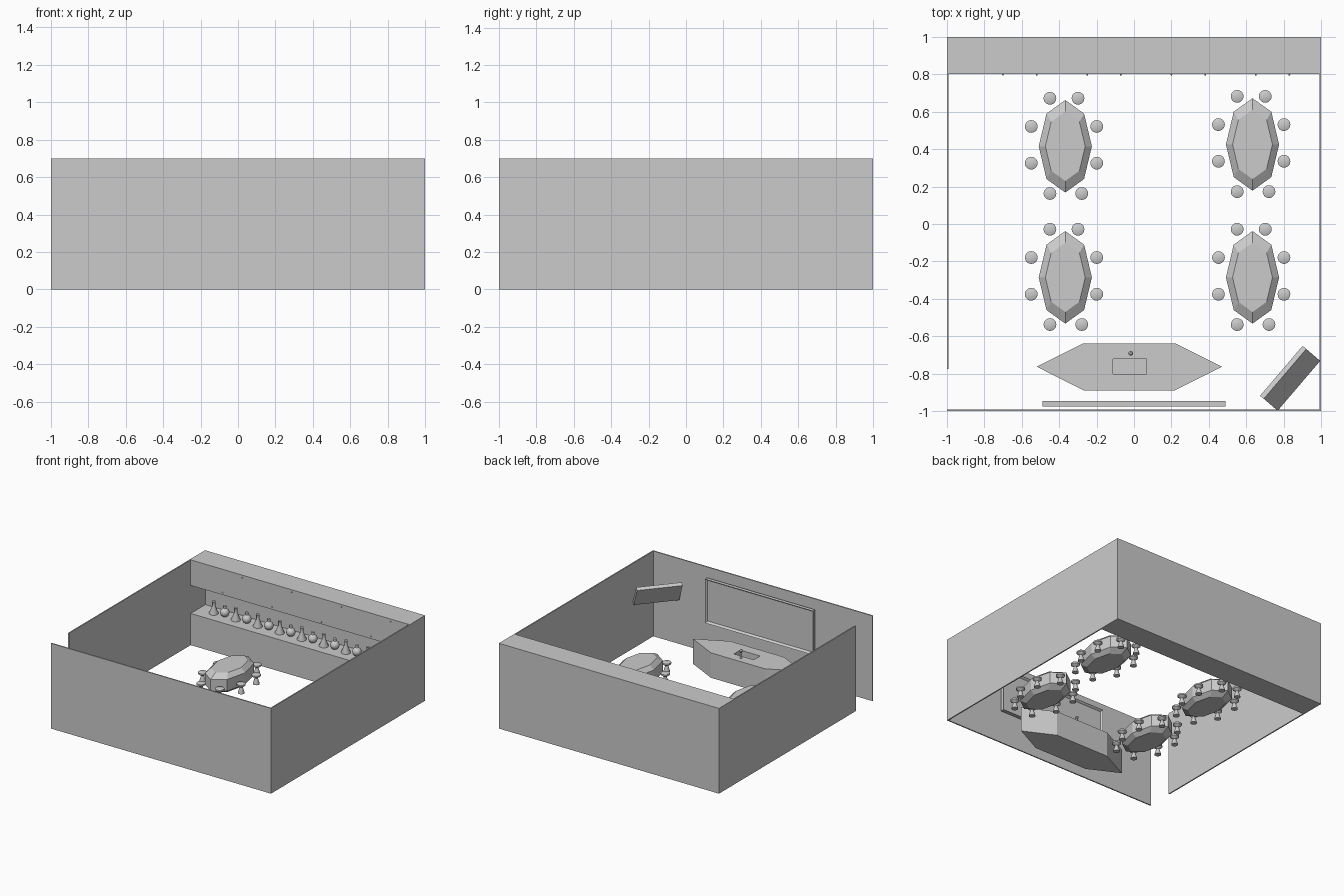
import bpy, bmesh, math
from mathutils import Matrix

if "Cube" in bpy.data.objects:
    bpy.data.objects.remove(bpy.data.objects["Cube"])


def add(name, bm):
    bmesh.ops.recalc_face_normals(bm, faces=bm.faces)
    me = bpy.data.meshes.new(name)
    bm.to_mesh(me)
    bm.free()
    ob = bpy.data.objects.new(name, me)
    bpy.context.collection.objects.link(ob)
    return ob


def box_bm(x0, x1, y0, y1, z0, z1):
    bm = bmesh.new()
    m = Matrix.Translation(((x0 + x1) / 2, (y0 + y1) / 2, (z0 + z1) / 2))
    bmesh.ops.create_cube(bm, size=1, matrix=m @ Matrix.Diagonal((x1 - x0, y1 - y0, z1 - z0, 1)))
    return bm


def box(name, *b):
    return add(name, box_bm(*b))


def loft(rings):
    """Closed solid through stacked rings of equal point count."""
    bm = bmesh.new()
    vs = [[bm.verts.new(p) for p in r] for r in rings]
    n = len(vs[0])
    for a, b in zip(vs, vs[1:]):
        for i in range(n):
            bm.faces.new((a[i], a[(i + 1) % n], b[(i + 1) % n], b[i]))
    bm.faces.new(vs[0][::-1])
    bm.faces.new(vs[-1])
    return bm


def lathe(name, profile, n=20):
    """Round solid from (radius, z) points, smooth with sharp edges kept."""
    ang = [2 * math.pi * i / n for i in range(n)]
    ob = add(name, loft([[(r * math.cos(a), r * math.sin(a), z) for a in ang] for r, z in profile]))
    bpy.ops.object.select_all(action='DESELECT')
    ob.select_set(True)
    bpy.context.view_layer.objects.active = ob
    bpy.ops.object.shade_smooth_by_angle(angle=math.radians(35))
    return ob


def scatter(ob, points):
    """Put ob at the first point and linked copies at the others."""
    ob.location = points[0]
    for p in points[1:]:
        c = ob.copy()
        c.location = p
        bpy.context.collection.objects.link(c)


# Room walls, with a door gap at the front of the left wall
H, T = 0.7, 0.01
box("front_wall", -1, 1, -1, -1 + T, 0, H)
box("back_wall", -1, 1, 1 - T, 1, 0, H)
box("right_wall", 1 - T, 1, -1 + T, 1 - T, 0, H)
box("left_wall", -1, -1 + T, -0.775, 1 - T, 0, H)

# Back counter and wall cabinet with tiny knobs
box("back_counter", -1 + T, 1 - T, 0.8, 1 - T, 0, 0.26)
box("wall_cabinet", -1 + T, 1 - T, 0.8, 1 - T, 0.49, H)
knob = lathe("cabinet_knob", [(0.002, -0.004), (0.005, 0), (0.002, 0.004)], 8)
scatter(knob, [(-0.52 + 0.45 * i, 0.798, 0.68) for i in range(4)]
        + [(-0.7 + 0.45 * i, 0.798, 0.51) for i in range(4)])

# Conical and round flasks alternating along the counter
cone = lathe("conical_flask", [(0.036, 0), (0.036, 0.005), (0.012, 0.06), (0.012, 0.095), (0.015, 0.1)])
scatter(cone, [(-0.85 + 0.2 * i, 0.9, 0.26) for i in range(9)])
prof = [(0.035 * math.sin(a), 0.035 - 0.035 * math.cos(a))
        for a in [math.radians(15 + 16 * k) for k in range(10)]]
flask = lathe("round_flask", prof[:-1] + [(0.012, 0.07), (0.012, 0.09)])
scatter(flask, [(-0.75 + 0.2 * i, 0.9, 0.26) for i in range(9)])

# Whiteboard with a raised frame
bm = box_bm(-0.49, 0.49, -0.975, -0.945, 0.26, 0.62)
bm.normal_update()
face = [f for f in bm.faces if f.normal.y > 0.9]
bmesh.ops.inset_region(bm, faces=face, thickness=0.018)
bmesh.ops.translate(bm, vec=(0, -0.018, 0), verts=face[0].verts)
add("whiteboard", bm)

# Tilted screen across the front right corner
tv = box("corner_screen", -0.175, 0.175, -0.015, 0.015, -0.095, 0.095)
tv.location = (0.834, -0.824, 0.455)
tv.rotation_euler = (math.radians(-31), 0, math.radians(49.5))

# Six-sided teacher desk with a sunken sink and tap
outline = [(-0.52, -0.762), (-0.27, -0.888), (0.22, -0.888),
           (0.47, -0.762), (0.22, -0.637), (-0.27, -0.637)]
desk = add("teacher_desk", loft([[(x, y, z) for x, y in outline] for z in (0, 0.205)]))
cutter = box("sink_cutter", -0.112, 0.068, -0.802, -0.72, 0.145, 0.3)
cutter.hide_render = True
cutter.hide_viewport = True
mod = desk.modifiers.new("sink", 'BOOLEAN')
mod.operation = 'DIFFERENCE'
mod.solver = 'EXACT'
mod.object = cutter
tap = lathe("tap", [(0.008, 0), (0.008, 0.05), (0.013, 0.055), (0.013, 0.064), (0.006, 0.072)], 12)
tap.location = (-0.017, -0.69, 0.204)

# Student tables: long bevelled octagons
ang = [math.pi * i / 4 for i in range(8)]
table = add("student_table", loft([
    [(0.142 * s * math.cos(a), 0.247 * s * math.sin(a), z) for a in ang]
    for s, z in ((0.75, 0), (1, 0.03), (1, 0.125), (0.75, 0.158))]))
centres = [(-0.367, 0.415), (0.633, 0.425), (-0.367, -0.285), (0.633, -0.285)]
scatter(table, [(x, y, 0) for x, y in centres])

# Eight stools around each table
stool = lathe("stool", [(0.025, 0), (0.025, 0.006), (0.011, 0.05),
                        (0.034, 0.066), (0.034, 0.078), (0.028, 0.082)])
seats = [(-0.082, 0.257), (0.068, 0.257), (-0.182, 0.106), (0.168, 0.106),
         (-0.182, -0.09), (0.168, -0.09), (-0.082, -0.252), (0.088, -0.252)]
scatter(stool, [(x + dx, y + dy, 0) for x, y in centres for dx, dy in seats])
